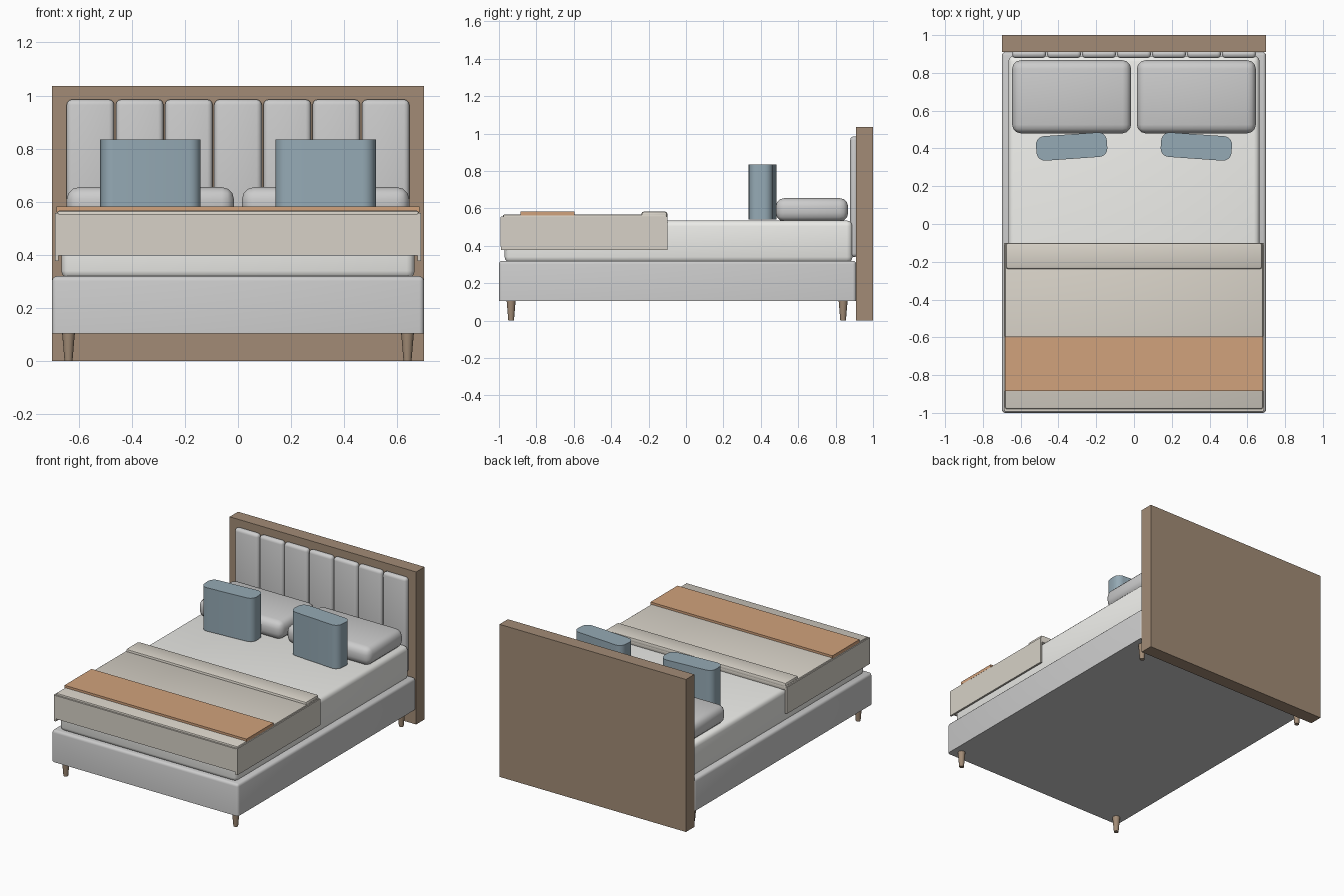
import bpy, bmesh, math

if "Cube" in bpy.data.objects:
    bpy.data.objects.remove(bpy.data.objects["Cube"])


def material(name, r, g, b):
    m = bpy.data.materials.new(name)
    m.diffuse_color = (r, g, b, 1)
    m.use_nodes = True
    m.node_tree.nodes["Principled BSDF"].inputs["Base Color"].default_value = m.diffuse_color
    return m


WOOD = material("wood", 0.36, 0.26, 0.18)
SHEET = material("sheet", 0.85, 0.85, 0.82)
COVER = material("cover", 0.68, 0.64, 0.57)
THROW = material("throw", 0.64, 0.36, 0.20)
BLUE = material("blue_fabric", 0.30, 0.40, 0.46)


def box(name, x, y, z, mat=None, bevel=0, seg=3, edges="all", rot=0):
    """Box from (min, max) ranges; edges picks which edges are rounded."""
    size = [r[1] - r[0] for r in (x, y, z)]
    bm = bmesh.new()
    bmesh.ops.create_cube(bm, size=1)
    bmesh.ops.scale(bm, vec=size, verts=bm.verts)
    if bevel:
        def keep(e):
            a, b = e.verts
            vertical = abs(a.co.z - b.co.z) > 1e-4
            if edges == "vertical":
                return vertical
            if edges == "not_bottom":
                return vertical or a.co.z > 0
            return True
        bmesh.ops.bevel(bm, geom=[e for e in bm.edges if keep(e)], offset=bevel,
                        segments=seg, profile=0.5, affect='EDGES')
    me = bpy.data.meshes.new(name)
    bm.to_mesh(me)
    bm.free()
    ob = bpy.data.objects.new(name, me)
    bpy.context.collection.objects.link(ob)
    ob.location = [(r[0] + r[1]) / 2 for r in (x, y, z)]
    ob.rotation_euler.z = rot
    if mat:
        me.materials.append(mat)
    if bevel:
        bpy.ops.object.select_all(action='DESELECT')
        bpy.context.view_layer.objects.active = ob
        ob.select_set(True)
        bpy.ops.object.shade_smooth_by_angle(angle=math.radians(35))
    return ob


# Headboard slab with seven padded panels
box("headboard", (-0.7, 0.7), (0.91, 1.0), (0, 1.035), WOOD)
PITCH = 1.296 / 7
for i in range(7):
    x0 = -0.648 + i * PITCH
    box(f"headboard_panel_{i + 1}", (x0 + 0.003, x0 + PITCH - 0.003),
        (0.878, 0.922), (0.34, 0.985), None, 0.02)

# Upholstered base and mattress
box("bed_base", (-0.7, 0.7), (-1.0, 0.91), (0.105, 0.32), None, 0.018, 3, "not_bottom")
box("mattress", (-0.665, 0.665), (-0.97, 0.89), (0.31, 0.535), SHEET, 0.03)

# Tapered legs
for sx in (-1, 1):
    for label, y in (("front", -0.935), ("back", 0.84)):
        bpy.ops.mesh.primitive_cone_add(vertices=16, radius1=0.015, radius2=0.024,
                                        depth=0.107, location=(sx * 0.638, y, 0.0535))
        leg = bpy.context.object
        leg.name = f"{label}_leg_{'left' if sx < 0 else 'right'}"
        leg.data.materials.append(WOOD)
        bpy.ops.object.shade_smooth_by_angle(angle=math.radians(35))

# Cover: top sheet, hanging flaps and turned-back fold
box("cover_top", (-0.682, 0.682), (-0.98, -0.1), (0.53, 0.567), COVER, 0.01, 2)
box("cover_front_flap", (-0.682, 0.682), (-0.992, -0.977), (0.397, 0.555), COVER)
for sx in (-1, 1):
    xs = sorted((sx * 0.675, sx * 0.688))
    box("cover_side_flap", xs, (-0.99, -0.1), (0.378, 0.557), COVER)
box("cover_fold", (-0.678, 0.678), (-0.238, -0.1), (0.545, 0.583), COVER, 0.012, 2)

# Throw across the foot of the bed
box("throw", (-0.683, 0.683), (-0.885, -0.595), (0.562, 0.582), THROW)

# Pillows and upright cushions, one per side
for sx in (-1, 1):
    xs = sorted((sx * 0.015, sx * 0.645))
    box("pillow", xs, (0.48, 0.867), (0.53, 0.655), None, 0.046, 3)
    xs = sorted((sx * 0.142, sx * 0.518))
    box("cushion", xs, (0.345, 0.475), (0.54, 0.835), BLUE, 0.045, 5,
        "vertical", -sx * math.radians(4))
